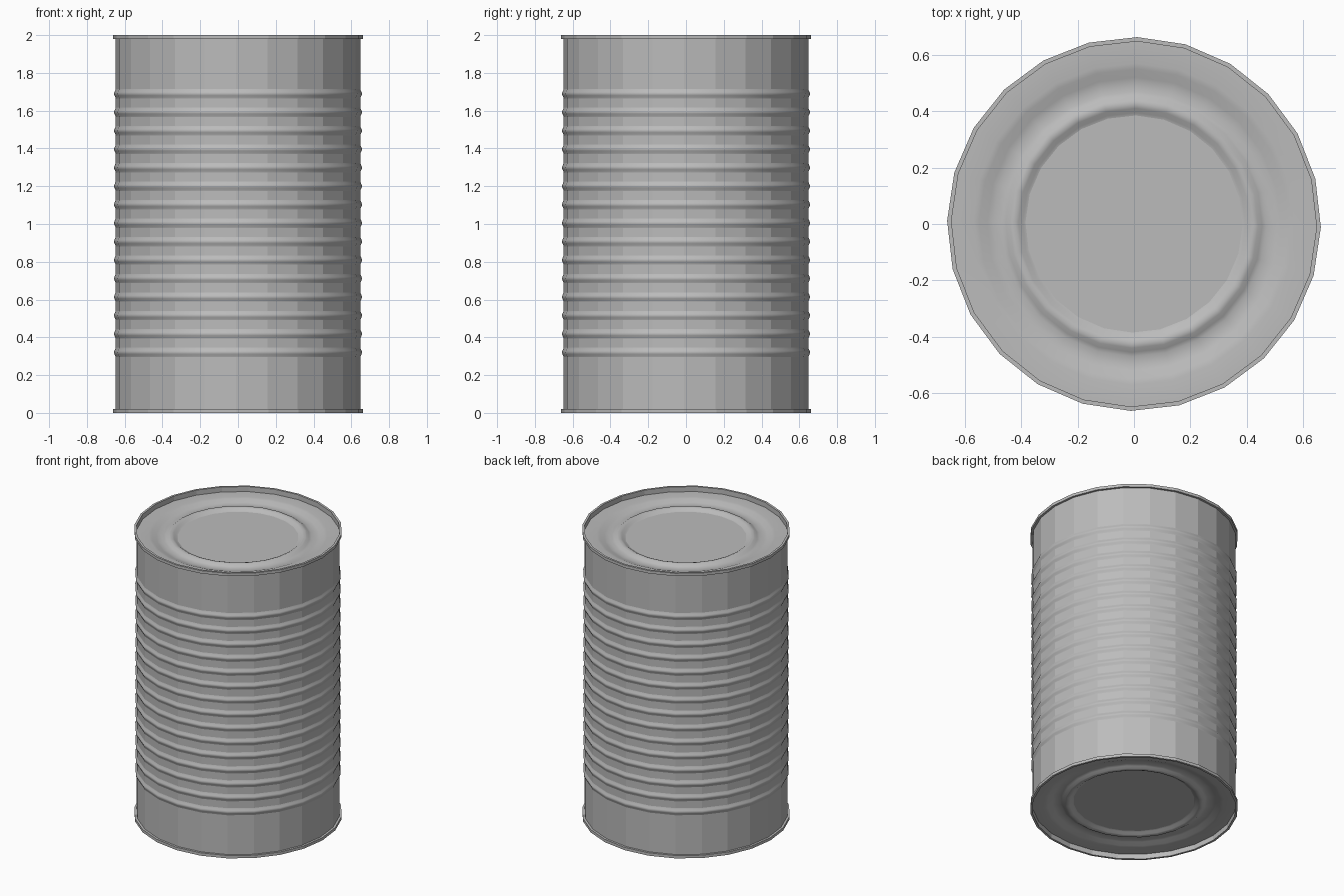
import bpy, bmesh, math

SIDES, TURN = 24, math.radians(-1)
WALL_R, RIM_R, RIB_OUT = 0.648, 0.663, 0.009
HEIGHT, RIM_H = 2.0, 0.02
RIBS, RIB_LOW, RIB_HIGH, RIB_HALF = 15, 0.32, 1.69, 0.025

cube = bpy.data.objects.get("Cube")
if cube:
    bpy.data.objects.remove(cube, do_unlink=True)

tin = bpy.data.materials.new("tin_grey")
tin.use_nodes = True
colour = (0.5, 0.5, 0.5, 1)
tin.diffuse_color = colour
tin.node_tree.nodes["Principled BSDF"].inputs["Base Color"].default_value = colour


def revolve(name, profile, flat_bands=(), cap=False, flip=False):
    """Turn (radius, z) points about z; listed bands stay faceted."""
    bm = bmesh.new()
    rings = []
    for r, z in profile:
        angles = [TURN + math.tau * i / SIDES for i in range(SIDES)]
        rings.append([bm.verts.new((r * math.cos(a), r * math.sin(a), z)) for a in angles])
    for band, (low, high) in enumerate(zip(rings, rings[1:])):
        for i in range(SIDES):
            j = (i + 1) % SIDES
            face = bm.faces.new((low[i], low[j], high[j], high[i]))
            face.smooth = band not in flat_bands
    if cap:
        bm.faces.new(rings[-1])
    if flip:
        bmesh.ops.reverse_faces(bm, faces=bm.faces[:])
    # Keep the folded corners crisp
    for edge in bm.edges:
        if len(edge.link_faces) == 2 and edge.calc_face_angle() > math.radians(40):
            edge.smooth = False
    mesh = bpy.data.meshes.new(name)
    bm.to_mesh(mesh)
    bm.free()
    mesh.materials.append(tin)
    obj = bpy.data.objects.new(name, mesh)
    bpy.context.collection.objects.link(obj)
    return obj


# Ribbed wall: plain faceted bands between rounded beads
wall, flats = [(WALL_R, RIM_H)], []
for k in range(RIBS):
    centre = RIB_LOW + (RIB_HIGH - RIB_LOW) * k / (RIBS - 1)
    flats.append(len(wall) - 1)
    for step in range(7):
        t = step / 3 - 1
        bulge = RIB_OUT * (1 + math.cos(math.pi * t)) / 2
        wall.append((WALL_R + bulge, centre + t * RIB_HALF))
flats.append(len(wall) - 1)
wall.append((WALL_R, HEIGHT - RIM_H))
revolve("can_wall", wall, flats)

# Lid with folded rim, recessed panel, pressed groove and raised bead: (radius, depth)
lid = [(WALL_R, RIM_H), (RIM_R, RIM_H), (RIM_R, 0), (WALL_R, 0), (WALL_R, 0.035),
       (0.57, 0.035), (0.55, 0.039), (0.52, 0.051), (0.50, 0.055), (0.47, 0.055),
       (0.455, 0.049), (0.44, 0.039), (0.425, 0.036), (0.41, 0.041),
       (0.395, 0.052), (0.385, 0.055)]
rim_bands = (0, 1, 2, 3)
revolve("top_lid", [(r, HEIGHT - d) for r, d in lid], rim_bands, cap=True)
revolve("bottom_lid", lid, rim_bands, cap=True, flip=True)
